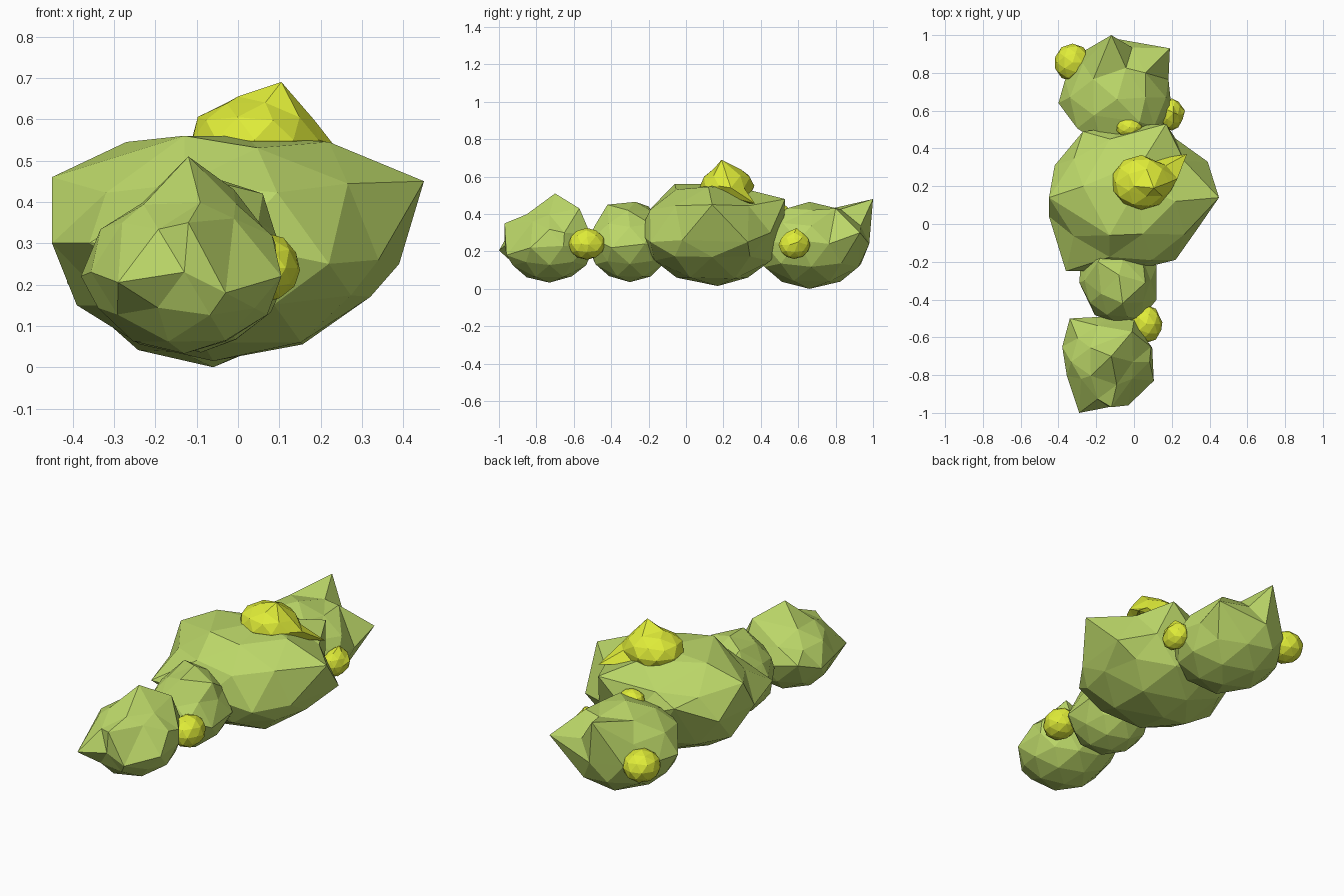
import bpy, bmesh, random
from mathutils import Vector

random.seed(4)


def material(name, color):
    m = bpy.data.materials.new(name)
    m.diffuse_color = color
    return m


leaf = material("leaf_green", (0.50, 0.68, 0.14, 1))
bloom = material("bloom_yellow", (0.74, 0.84, 0.04, 1))


def clump(name, centre, radii, mat, peaks=(), top=1.0, jitter=0.015):
    """Faceted blob: squashed icosphere with its nearest corners pulled to the peaks."""
    c, r = Vector(centre), Vector(radii)
    bm = bmesh.new()
    bmesh.ops.create_icosphere(bm, subdivisions=2, radius=1)
    dirs = {v: v.co.copy() for v in bm.verts}
    for v in bm.verts:
        k = 1 + random.uniform(-jitter, jitter)
        z = v.co.z * (top if v.co.z > 0 else 1)
        v.co = Vector((v.co.x * r.x, v.co.y * r.y, z * r.z)) * k + c
    for p in peaks:
        p = Vector(p)
        d = Vector([(p[i] - c[i]) / r[i] for i in range(3)]).normalized()
        v = max(dirs, key=lambda q: dirs[q].dot(d))
        v.co = p
        del dirs[v]
    mesh = bpy.data.meshes.new(name)
    bm.to_mesh(mesh)
    bm.free()
    mesh.materials.append(mat)
    ob = bpy.data.objects.new(name, mesh)
    bpy.context.collection.objects.link(ob)
    return ob


# Main bush, flat-topped and widest above the middle
clump("large_bush", (-0.02, 0.14, 0.30), (0.41, 0.385, 0.285), leaf, [
    (0.45, 0.14, 0.45), (0.17, 0.53, 0.48), (-0.45, 0.04, 0.30), (-0.45, 0.14, 0.46),
    (-0.36, -0.25, 0.30), (0.22, -0.19, 0.25), (0.39, 0.33, 0.25), (-0.27, 0.20, 0.545),
    (0.22, 0.12, 0.545), (-0.13, -0.06, 0.56), (0.02, 0.20, 0.56), (-0.27, 0.49, 0.40),
    (0.34, -0.02, 0.26), (-0.06, 0.17, 0.015), (-0.42, 0.31, 0.30),
    (-0.39, 0.16, 0.15), (0.32, 0.14, 0.17)], top=0.95)

# Back bush
clump("back_bush", (-0.09, 0.67, 0.24), (0.29, 0.31, 0.235), leaf, [
    (-0.12, 1.0, 0.48), (0.19, 0.93, 0.30), (-0.40, 0.64, 0.24), (-0.27, 0.49, 0.27),
    (0.20, 0.60, 0.26), (-0.06, 0.66, 0.0), (-0.09, 0.66, 0.465), (-0.27, 0.85, 0.34),
    (0.06, 0.80, 0.43), (0.03, 0.54, 0.43)], top=0.92)

# Small linking bush
clump("small_bush", (-0.09, -0.30, 0.24), (0.20, 0.225, 0.205), leaf, [
    (0.06, -0.31, 0.42), (-0.08, -0.27, 0.465), (-0.29, -0.31, 0.28), (-0.19, -0.20, 0.44),
    (-0.06, -0.42, 0.45), (0.12, -0.40, 0.22), (0.12, -0.22, 0.24), (0.04, -0.50, 0.27)])

# Front bush with a pointed crown
clump("front_bush", (-0.13, -0.73, 0.23), (0.235, 0.24, 0.195), leaf, [
    (-0.12, -0.70, 0.51), (-0.29, -1.0, 0.205), (-0.03, -0.96, 0.18), (0.105, -0.83, 0.22),
    (0.09, -0.65, 0.30), (-0.34, -0.50, 0.28), (-0.38, -0.65, 0.22), (-0.01, -0.57, 0.43),
    (-0.28, -0.82, 0.35), (-0.01, -0.82, 0.36), (-0.12, -0.97, 0.35), (0.0, -0.51, 0.29)])

# Yellow crown tuft with a trailing sprig
clump("crown_tuft", (0.04, 0.22, 0.55), (0.16, 0.145, 0.105), bloom, [
    (0.105, 0.19, 0.69), (0.0, 0.20, 0.655), (0.23, 0.24, 0.54),
    (0.28, 0.37, 0.455), (0.17, 0.31, 0.54)])

# Small yellow tufts tucked between the bushes
clump("back_left_tuft", (-0.325, 0.855, 0.24), (0.098, 0.1, 0.085), bloom)
clump("right_tuft", (0.20, 0.58, 0.235), (0.06, 0.085, 0.075), bloom, [
    (0.21, 0.59, 0.325), (0.27, 0.60, 0.25)])
clump("middle_tuft", (-0.025, 0.51, 0.40), (0.07, 0.055, 0.05), bloom)
clump("front_tuft", (0.065, -0.53, 0.24), (0.085, 0.1, 0.085), bloom, [
    (0.15, -0.52, 0.235)])
